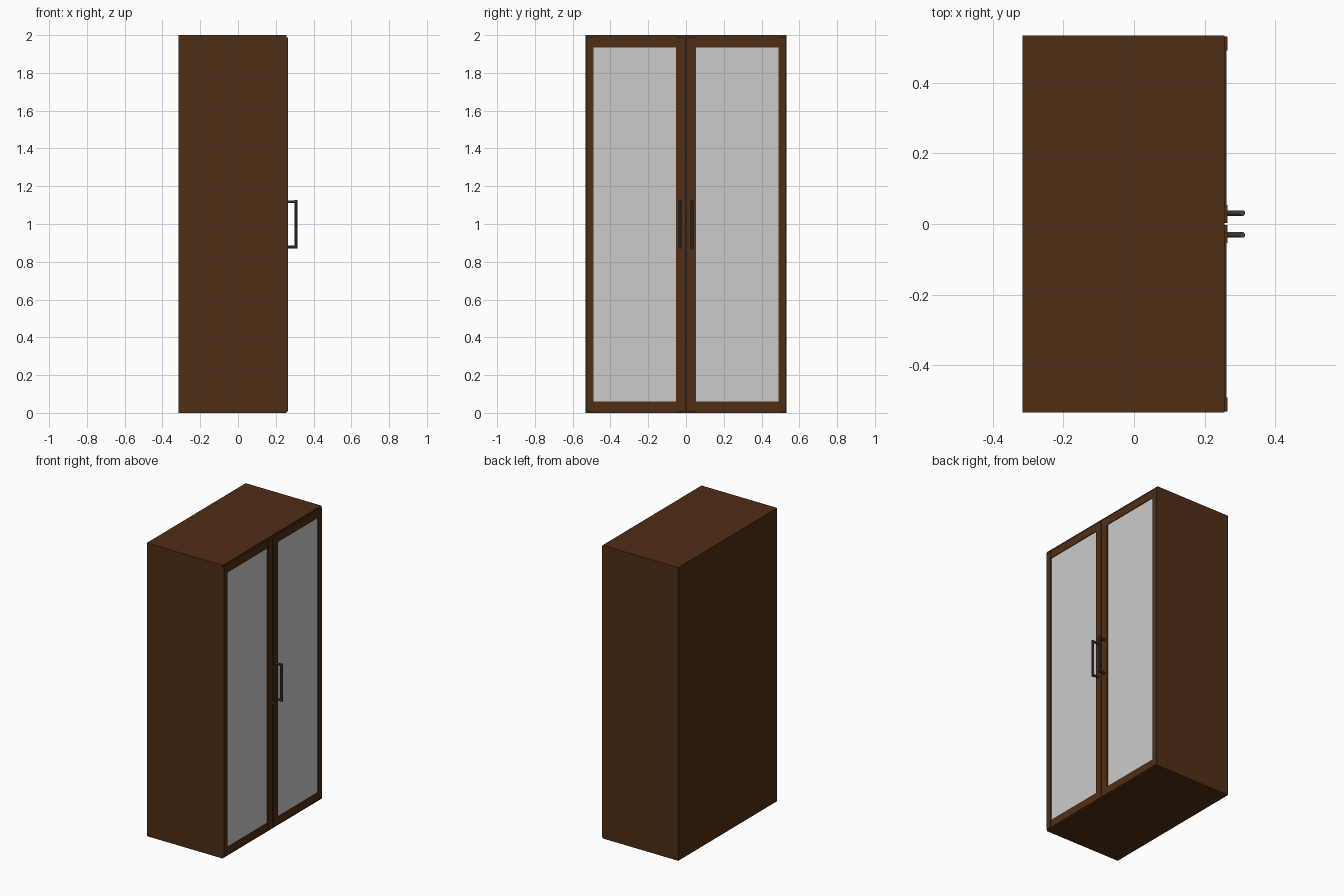
import bpy
from math import pi

if "Cube" in bpy.data.objects:
    bpy.data.objects.remove(bpy.data.objects["Cube"])

def material(name, rgb):
    m = bpy.data.materials.new(name)
    m.diffuse_color = (*rgb, 1)
    m.use_nodes = True
    m.node_tree.nodes["Principled BSDF"].inputs["Base Color"].default_value = m.diffuse_color
    return m

WOOD = material("dark_wood", (0.078, 0.027, 0.007))
METAL = material("dark_metal", (0.06, 0.06, 0.065))

def box(name, x, y, z, mat=None):
    """Box from (min, max) pairs on each axis."""
    bpy.ops.mesh.primitive_cube_add(size=1, location=[sum(r) / 2 for r in (x, y, z)])
    ob = bpy.context.object
    ob.name = name
    ob.scale = [r[1] - r[0] for r in (x, y, z)]
    bpy.ops.object.transform_apply(location=False, rotation=False, scale=True)
    if mat:
        ob.data.materials.append(mat)
    return ob

def rod(name, loc, length, rot=(0, 0, 0)):
    """Eight-sided metal rod with flats facing the axes."""
    bpy.ops.mesh.primitive_cylinder_add(vertices=8, radius=0.0083, depth=length)
    ob = bpy.context.object
    ob.rotation_euler = (0, 0, pi / 8)
    bpy.ops.object.transform_apply(location=False, rotation=True, scale=False)
    ob.name = name
    ob.location = loc
    ob.rotation_euler = rot
    ob.data.materials.append(METAL)
    return ob

BACK, FRONT, DOOR = -0.315, 0.256, 0.264
W, T = 0.533, 0.04

# carcass
box("back_panel", (BACK, BACK + 0.02), (-W + T, W - T), (0.05, 1.95), WOOD)
box("top_panel", (BACK, FRONT), (-W + T, W - T), (1.95, 2), WOOD)
box("bottom_panel", (BACK, FRONT), (-W + T, W - T), (0, 0.05), WOOD)
for s, side in ((-1, "left"), (1, "right")):
    box(f"{side}_side_panel", (BACK, FRONT), sorted((s * (W - T), s * W)), (0, 2), WOOD)

# shelves
for i in range(5):
    z = 0.377 + 0.326 * i
    box(f"shelf_{i + 1}", (BACK + 0.02, 0.22), (-W + T, W - T), (z - 0.01, z + 0.01), WOOD)

# framed doors with panes and pull handles
for s, side in ((-1, "left"), (1, "right")):
    def span(a, b):
        return sorted((s * a, s * b))
    depth = (0.24, DOOR)
    box(f"{side}_door_outer_stile", depth, span(0.491, 0.53), (0.008, 1.988), WOOD)
    box(f"{side}_door_inner_stile", depth, span(0.003, 0.054), (0.008, 1.988), WOOD)
    rail = (0.242, DOOR - 0.002)
    box(f"{side}_door_top_rail", rail, span(0.054, 0.491), (1.935, 1.988), WOOD)
    box(f"{side}_door_bottom_rail", rail, span(0.054, 0.491), (0.008, 0.06), WOOD)
    box(f"{side}_door_pane", (0.249, 0.257), span(0.05, 0.495), (0.055, 1.94))
    y = s * 0.031
    rod(f"{side}_handle_bar", (0.307, y, 0.998), 0.256)
    for z, end in ((0.878, "lower"), (1.118, "upper")):
        rod(f"{side}_handle_{end}_post", ((DOOR + 0.307) / 2, y, z), 0.307 - DOOR, (0, pi / 2, 0))
